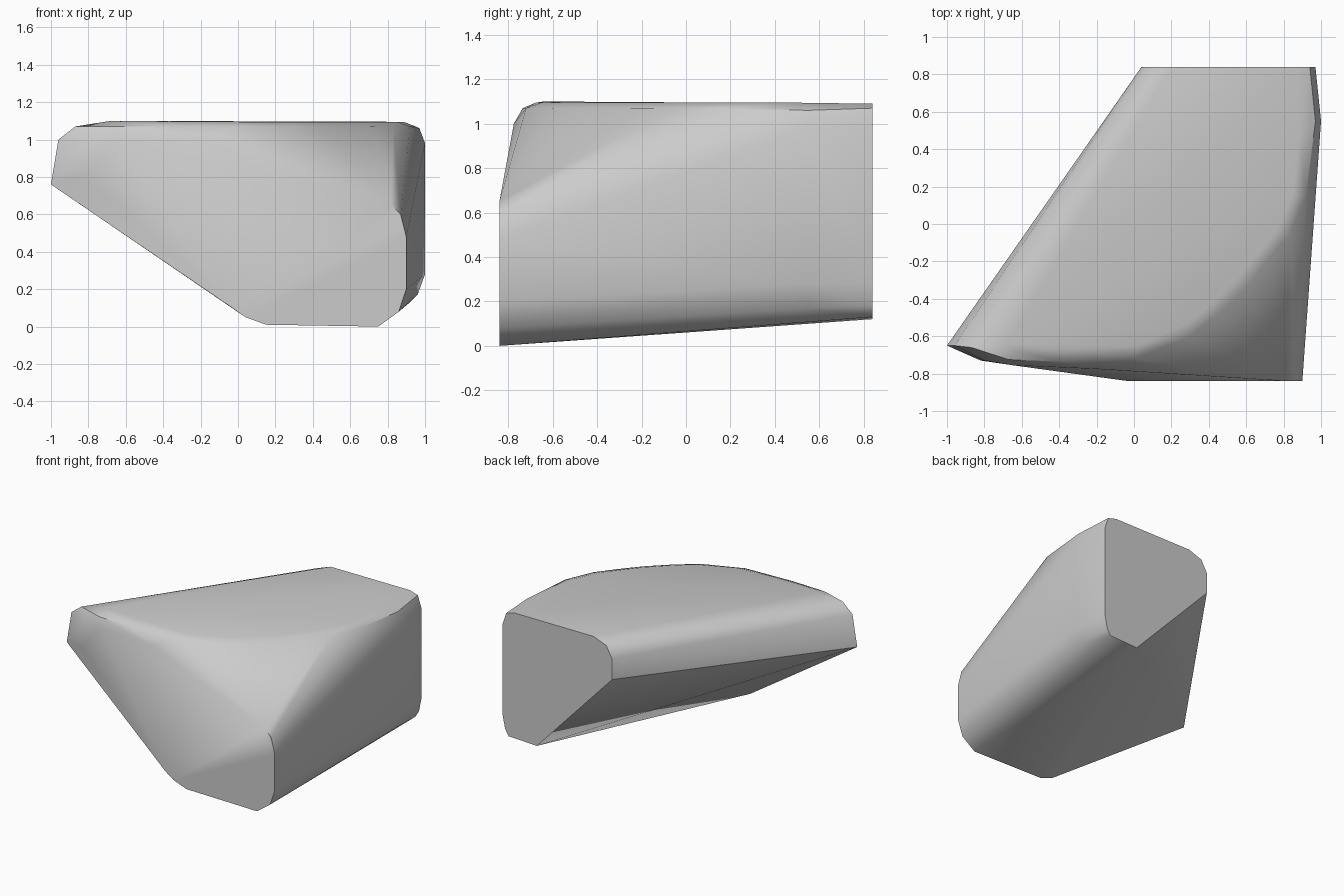
import bpy
import bmesh
import math
from mathutils import Vector

default_cube = bpy.data.objects.get("Cube")
if default_cube:
    bpy.data.objects.remove(default_cube, do_unlink=True)


def make_material(name, colour):
    material = bpy.data.materials.new(name)
    material.use_nodes = True
    material.diffuse_color = colour
    material.node_tree.nodes["Principled BSDF"].inputs["Base Color"].default_value = colour
    return material


def flat_outline(outline, depth):
    """Place an (x, z) outline at one depth."""
    return [Vector((x, depth, z)) for x, z in outline]


def crown(rim, low, high, inset):
    """Outer rim plus a higher rim pulled toward the middle for a rounded edge."""
    middle = Vector((0.2, 0.2, high))
    points = []
    for x, y in rim:
        outer = Vector((x, y, low))
        inner = Vector((x, y, high))
        inner += (middle - inner).normalized() * inset
        points += [outer, inner]
    return points


half_depth = 0.84

# Flat front and back ends
front_end = [(-0.03, 0.1), (0.04, 0.05), (0.15, 0.01), (0.75, 0), (0.86, 0.08),
             (0.9, 0.2), (0.9, 0.48), (0.87, 0.6), (0.82, 0.65)]
back_end = [(0.04, 0.8), (0.04, 0.96), (0.09, 1.05), (0.2, 1.09), (0.87, 1.09),
            (0.94, 1.07), (0.97, 0.98), (0.97, 0.28), (0.95, 0.18), (0.92, 0.13), (0.68, 0.12)]

# Curved top edge, from the pointed side round to the back
top_rim = [(-0.67, -0.725), (-0.4, -0.735), (0, -0.72), (0.3, -0.6), (0.45, -0.48),
           (0.6, -0.34), (0.72, -0.2), (0.83, -0.06), (0.92, 0.15), (0.95, 0.5)]

# Pointed side, brow above the front, and the slight bulge of the far side
pointed_side = [(-1, -0.65, 0.76), (-0.96, -0.65, 1), (-0.87, -0.66, 1.07),
                (-0.68, -0.64, 1.1), (-0.82, -0.73, 0.8), (-0.8, -0.73, 1)]
brow = [(-0.65, -0.755, 1), (-0.2, -0.775, 1)]
bulge = [(1, 0.55, 0.98), (1, 0.55, 0.28), (0.96, 0.55, 0.17), (0.97, 0.55, 1.06)]

points = flat_outline(front_end, -half_depth) + flat_outline(back_end, half_depth)
points += crown(top_rim, 1.07, 1.095, 0.07)
points += [Vector(p) for p in pointed_side + brow + bulge]

# Wrap one closed skin round all the outlines
bm = bmesh.new()
for point in points:
    bm.verts.new(point)
hull = bmesh.ops.convex_hull(bm, input=bm.verts[:])
spare = [v for v in hull["geom_interior"] if isinstance(v, bmesh.types.BMVert)]
bmesh.ops.delete(bm, geom=spare, context="VERTS")
bmesh.ops.dissolve_limit(bm, angle_limit=math.radians(1), verts=bm.verts[:], edges=bm.edges[:])
bmesh.ops.recalc_face_normals(bm, faces=bm.faces[:])

mesh = bpy.data.meshes.new("wedge_block")
bm.to_mesh(mesh)
bm.free()
block = bpy.data.objects.new("wedge_block", mesh)
bpy.context.collection.objects.link(block)
mesh.materials.append(make_material("plain_grey", (0.6, 0.6, 0.6, 1)))

# Soft shading with crisp end faces
bpy.ops.object.select_all(action="DESELECT")
block.select_set(True)
bpy.context.view_layer.objects.active = block
bpy.ops.object.shade_smooth_by_angle(angle=math.radians(35))
